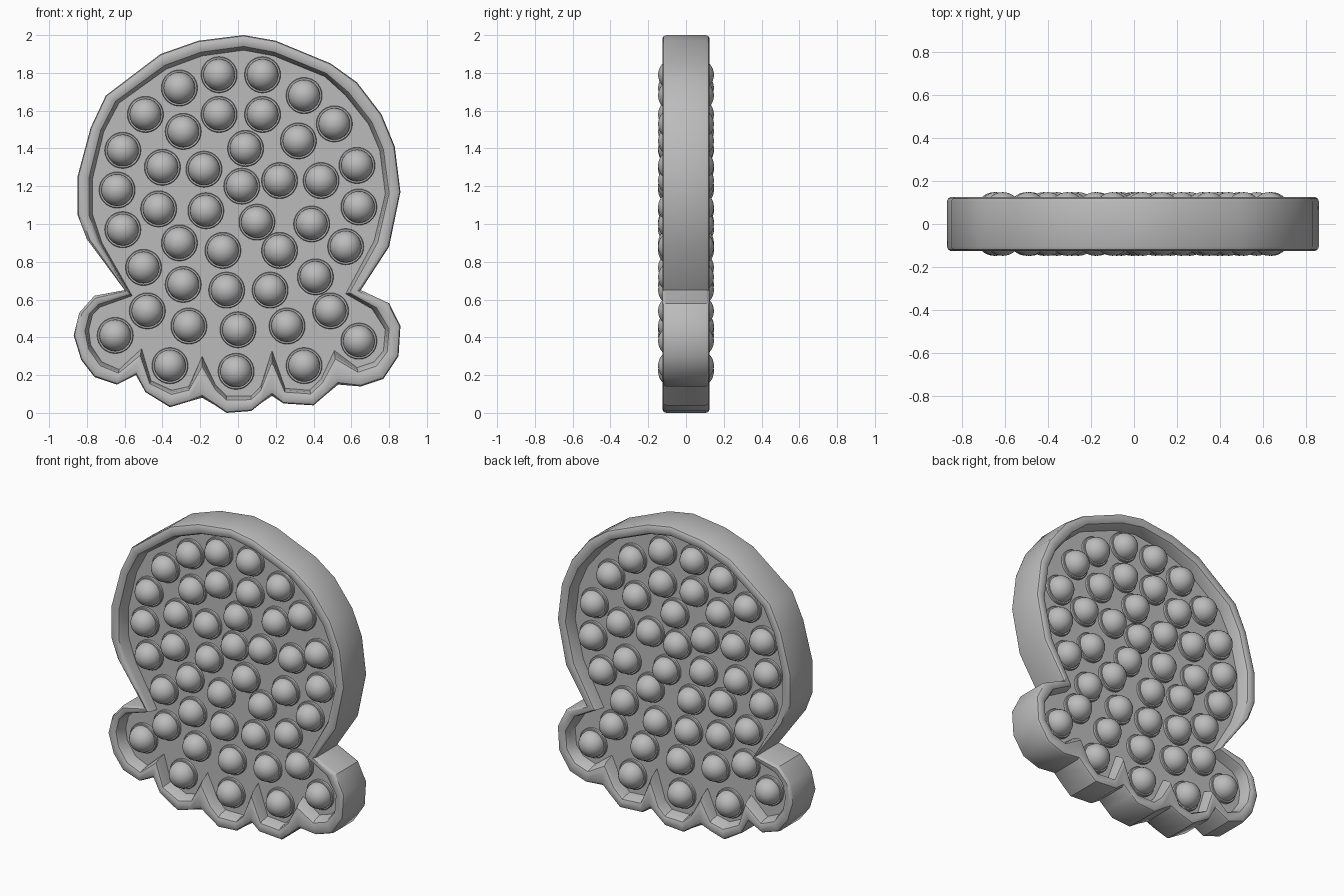
import bpy
import bmesh
import math

cube = bpy.data.objects.get("Cube")
if cube:
    bpy.data.objects.remove(cube)

UNIT = 0.01  # outlines are written in hundredths

grey = bpy.data.materials.new("plain_grey")
grey.use_nodes = True
grey.diffuse_color = (0.5, 0.5, 0.5, 1)
grey.node_tree.nodes["Principled BSDF"].inputs["Base Color"].default_value = grey.diffuse_color


def finish_mesh(bm, name):
    """Turn a bmesh into grey mesh data with consistent normals."""
    bmesh.ops.recalc_face_normals(bm, faces=bm.faces)
    mesh = bpy.data.meshes.new(name)
    bm.to_mesh(mesh)
    bm.free()
    mesh.materials.append(grey)
    return mesh


def add_object(name, mesh, location=(0, 0, 0)):
    obj = bpy.data.objects.new(name, mesh)
    obj.location = location
    bpy.context.collection.objects.link(obj)
    return obj


def smooth(obj, degrees):
    bpy.ops.object.select_all(action="DESELECT")
    obj.select_set(True)
    bpy.context.view_layer.objects.active = obj
    bpy.ops.object.shade_smooth_by_angle(angle=math.radians(degrees))


def bridge(bm, first, second):
    """Join two closed rings of equal length with quads."""
    count = len(first)
    for i in range(count):
        j = (i + 1) % count
        bm.faces.new((first[i], first[j], second[j], second[i]))


# Matching outlines of the tray: outside edge and edge of the sunken panel
outer = [(3, 200), (20, 197), (49, 185), (63, 175), (76, 158), (83, 141), (86, 117),
         (80, 88), (65, 65), (80, 58), (86, 46), (85, 30), (77, 18), (65, 14),
         (53, 15), (47, 10), (40, 4), (24, 5), (18, 9), (12, 5), (7, 1), (-6, 0),
         (-12, 4), (-19, 8), (-26, 6), (-36, 3), (-49, 11), (-54, 20), (-64, 15),
         (-76, 19), (-83, 28), (-87, 41), (-84, 53), (-76, 62), (-60, 65), (-80, 92),
         (-85, 105), (-85, 125), (-78, 151), (-70, 168), (-41, 190), (-21, 197)]
inner = [(3, 192), (19, 189), (46, 178), (57, 168), (69, 153), (75, 139), (78, 116),
         (72, 91), (57, 63), (71, 55), (78, 44), (77, 33), (72, 27), (63, 24),
         (51, 33), (44, 18), (38, 12), (25, 13), (18, 33), (12, 14), (7, 9), (-6, 9),
         (-12, 15), (-19, 30), (-26, 14), (-35, 12), (-46, 17), (-51, 34), (-63, 23),
         (-72, 27), (-78, 36), (-79, 44), (-77, 52), (-73, 56), (-56, 62), (-72, 90),
         (-77, 105), (-77, 124), (-71, 149), (-63, 164), (-38, 182), (-19, 189)]

# Rim section: fraction of the way inwards, and depth from the middle plane
PANEL = 0.045
half_section = [(0, 0.105), (0.06, 0.118), (0.2, 0.125), (0.55, 0.125),
                (0.75, 0.118), (0.87, 0.1), (1, PANEL)]
section = [(t, -d) for t, d in reversed(half_section)] + half_section

bm = bmesh.new()
rings = []
for t, depth in section:
    ring = []
    for (ox, oz), (ix, iz) in zip(outer, inner):
        x = (ox + (ix - ox) * t) * UNIT
        z = (oz + (iz - oz) * t) * UNIT
        ring.append(bm.verts.new((x, depth, z)))
    rings.append(ring)
for first, second in zip(rings, rings[1:]):
    bridge(bm, first, second)

# Sunken panel closes the tray on both sides
bm.faces.new(rings[0])
bm.faces.new(rings[-1])
smooth(add_object("tray", finish_mesh(bm, "tray")), 35)

# Bubble: a short collar with a dome on each side of the panel
SIDES = 28
STEPS = 8
COLLAR, DOME, BASE = 0.096, 0.084, 0.064
half_profile = [(COLLAR, BASE - 0.004), (COLLAR - 0.004, BASE), (DOME, BASE)]
for i in range(1, STEPS):
    a = math.pi / 2 * i / STEPS
    half_profile.append((DOME * math.cos(a), BASE + DOME * math.sin(a)))
profile = [(r, -d) for r, d in reversed(half_profile)] + half_profile

bm = bmesh.new()
rings = []
for radius, depth in profile:
    ring = []
    for i in range(SIDES):
        a = math.tau * i / SIDES
        ring.append(bm.verts.new((radius * math.cos(a), depth, radius * math.sin(a))))
    rings.append(ring)
for first, second in zip(rings, rings[1:]):
    bridge(bm, first, second)
for ring, side in ((rings[0], -1), (rings[-1], 1)):
    tip = bm.verts.new((0, side * (BASE + DOME), 0))
    for i in range(SIDES):
        bm.faces.new((ring[i], ring[(i + 1) % SIDES], tip))
bubble_mesh = finish_mesh(bm, "bubble")

# Scatter of bubbles across the panel, from the top down
spots = [(-10, 179), (13, 179), (-31, 172), (35, 168), (-49, 158), (-10, 158),
         (13, 158), (51, 153), (-29, 149), (32, 144), (-61, 139), (4, 140), (63, 131),
         (-40, 130), (-18, 129), (22, 123), (44, 123), (-64, 118), (2, 120),
         (-42, 108), (-17, 107), (64, 109), (10, 101), (39, 100), (-61, 97),
         (-31, 90), (-8, 86), (22, 86), (57, 88), (-50, 77), (41, 72), (-29, 68),
         (-6, 65), (17, 65), (-48, 54), (49, 54), (-26, 46), (0, 44), (26, 46),
         (-65, 41), (64, 38), (-36, 25), (-1, 22), (35, 25)]
for number, (x, z) in enumerate(spots):
    bubble = add_object("bubble", bubble_mesh, (x * UNIT, 0, z * UNIT))
    if number == 0:
        smooth(bubble, 35)
